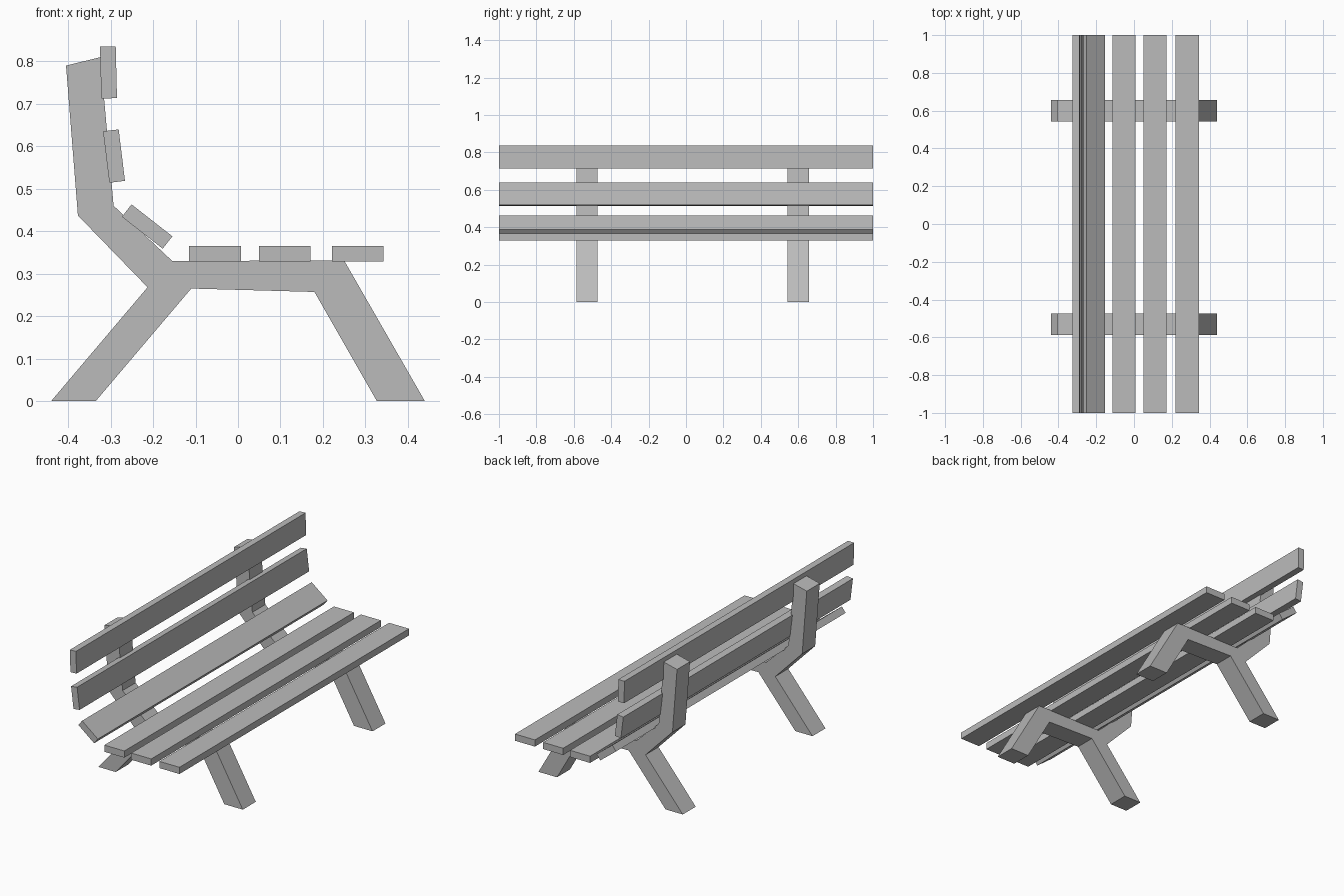
import bpy
import bmesh
from math import radians

cube = bpy.data.objects.get("Cube")
if cube:
    bpy.data.objects.remove(cube, do_unlink=True)

grey = bpy.data.materials.new("plain grey")
grey.use_nodes = True
colour = (0.5, 0.5, 0.5, 1)
grey.diffuse_color = colour
grey.node_tree.nodes["Principled BSDF"].inputs["Base Color"].default_value = colour


def add_object(name, bm):
    bmesh.ops.recalc_face_normals(bm, faces=bm.faces)
    mesh = bpy.data.meshes.new(name)
    bm.to_mesh(mesh)
    bm.free()
    mesh.materials.append(grey)
    obj = bpy.data.objects.new(name, mesh)
    bpy.context.collection.objects.link(obj)
    return obj


# Side frame: legs, seat support and backrest post in one outline
OUTLINE = [(-.44, 0), (-.335, 0), (-.11, .265), (.18, .257), (.327, 0),
           (.44, 0), (.25, .331), (-.155, .33), (-.293, .46),
           (-.324, .81), (-.405, .79), (-.377, .437), (-.213, .268)]
FRAME_WIDTH = 0.113


def add_frame(name, y):
    bm = bmesh.new()
    start = y - FRAME_WIDTH / 2
    face = bm.faces.new([bm.verts.new((x, start, z)) for x, z in OUTLINE])
    result = bmesh.ops.extrude_face_region(bm, geom=[face], use_keep_orig=True)
    moved = [v for v in result["geom"] if isinstance(v, bmesh.types.BMVert)]
    bmesh.ops.translate(bm, verts=moved, vec=(0, FRAME_WIDTH, 0))
    add_object(name, bm)


# Plank: a long board tilted about its length
def add_plank(name, x, z, tilt):
    bm = bmesh.new()
    bmesh.ops.create_cube(bm, size=1)
    bmesh.ops.scale(bm, vec=(.122, 2, .037), verts=bm.verts)
    plank = add_object(name, bm)
    plank.location = (x, 0, z)
    plank.rotation_euler.y = radians(tilt)


add_frame("front_frame", -.53)
add_frame("rear_frame", .6)

for name, x, z, tilt in [
    ("seat_plank_outer", .282, .347, 0),
    ("seat_plank_middle", .11, .347, 0),
    ("seat_plank_inner", -.054, .347, 0),
    ("back_plank_lower", -.214, .411, 38),
    ("back_plank_middle", -.292, .577, 83),
    ("back_plank_upper", -.305, .774, 88.6),
]:
    add_plank(name, x, z, tilt)
